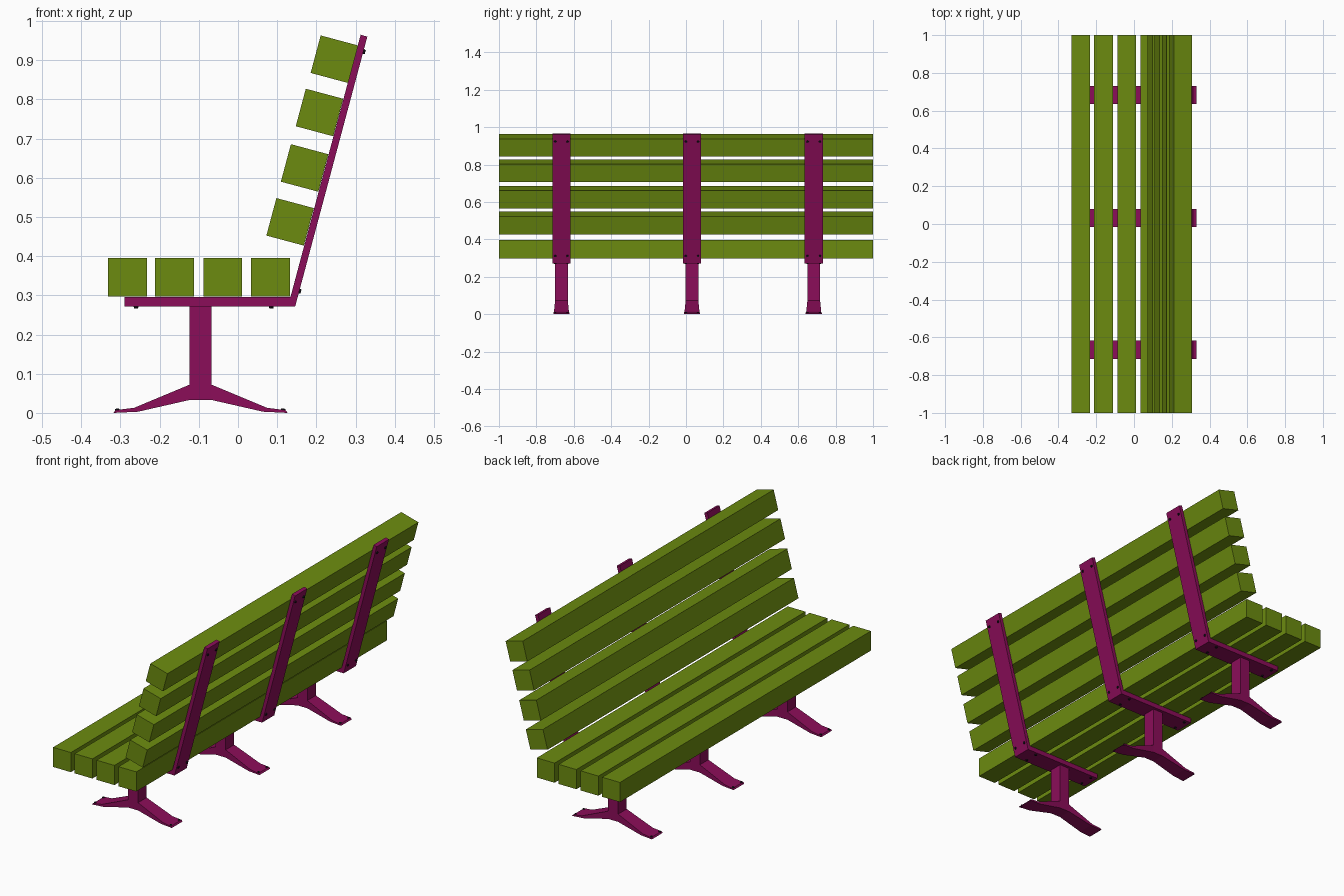
import bpy, bmesh
from math import radians
from mathutils import Matrix, Vector

if "Cube" in bpy.data.objects:
    bpy.data.objects.remove(bpy.data.objects["Cube"])


def material(name, rgb):
    m = bpy.data.materials.new(name)
    m.diffuse_color = (*rgb, 1)
    m.use_nodes = True
    m.node_tree.nodes["Principled BSDF"].inputs["Base Color"].default_value = m.diffuse_color
    return m


GREEN = material("green_wood", (0.15, 0.26, 0.005))
PURPLE = material("purple_metal", (0.26, 0.004, 0.10))
DARK = material("bolt_dark", (0.008, 0.006, 0.01))


def finish(name, bm, mat):
    bmesh.ops.recalc_face_normals(bm, faces=bm.faces)
    me = bpy.data.meshes.new(name)
    bm.to_mesh(me)
    bm.free()
    me.materials.append(mat)
    ob = bpy.data.objects.new(name, me)
    bpy.context.collection.objects.link(ob)
    return ob


def box(name, size, loc, mat, tilt=0):
    bm = bmesh.new()
    m = (Matrix.Translation(loc) @ Matrix.Rotation(radians(tilt), 4, 'Y')
         @ Matrix.Diagonal((*size, 1)))
    bmesh.ops.create_cube(bm, size=1, matrix=m)
    return finish(name, bm, mat)


def strip(name, pairs, y, mat):
    """Bar through (upper point, lower point, half width) stations."""
    bm = bmesh.new()
    rings = []
    for (ux, uz), (lx, lz), w in pairs:
        rings.append([bm.verts.new(p) for p in (
            (ux, y - w, uz), (ux, y + w, uz), (lx, y + w, lz), (lx, y - w, lz))])
    for a, b in zip(rings, rings[1:]):
        for i in range(4):
            j = (i + 1) % 4
            bm.faces.new((a[i], a[j], b[j], b[i]))
    bm.faces.new(rings[0])
    bm.faces.new(rings[-1])
    return finish(name, bm, mat)


# Seat slats
for i, x in enumerate((-0.282, -0.162, -0.039, 0.083)):
    box(f"seat_slat_{i + 1}", (0.099, 2, 0.099), (x, 0, 0.346), GREEN)

# Tilted backrest slats
for i, (x, z) in enumerate(((0.133, 0.4875), (0.170, 0.625),
                            (0.208, 0.7665), (0.246, 0.9025))):
    box(f"back_slat_{i + 1}", (0.099, 2, 0.099), (x, 0, z), GREEN, 15)

# Bolt positions and outward directions in the x-z plane
BOLTS = [((-0.26, 0.272), (0, -1)), ((0.085, 0.272), (0, -1)),
         ((0.156, 0.311), (0.966, -0.259)), ((0.320, 0.922), (0.966, -0.259)),
         ((-0.308, 0.006), (-0.15, 1)), ((0.115, 0.006), (0.15, 1))]

for n, y in enumerate((-0.666, 0.032, 0.683), 1):
    # Bent bar under the seat and behind the backrest
    W = 0.0485
    strip(f"support_bar_{n}", [((-0.29, 0.296), (-0.29, 0.272), W),
                               ((0.134, 0.296), (0.146, 0.272), W),
                               ((0.313, 0.965), (0.330, 0.960), W)], y, PURPLE)
    # Post
    box(f"post_{n}", (0.056, 0.068, 0.224), (-0.0955, y, 0.162), PURPLE)
    # Splayed foot
    strip(f"foot_{n}", [((-0.312, 0.007), (-0.318, 0.0), 0.043),
                        ((-0.265, 0.013), (-0.255, 0.003), 0.040),
                        ((-0.1235, 0.072), (-0.1235, 0.033), 0.034),
                        ((-0.0675, 0.072), (-0.0675, 0.033), 0.034),
                        ((0.074, 0.013), (0.064, 0.003), 0.040),
                        ((0.121, 0.007), (0.127, 0.0), 0.043)], y, PURPLE)
    # Bolt heads
    bm = bmesh.new()
    for (x, z), (dx, dz) in BOLTS:
        rot = Vector((dx, 0, dz)).to_track_quat('Z', 'Y').to_matrix().to_4x4()
        for s in (-0.033, 0.033):
            bmesh.ops.create_cone(bm, cap_ends=True, segments=8, radius1=0.008,
                                  radius2=0.005, depth=0.010,
                                  matrix=Matrix.Translation((x, y + s, z)) @ rot)
    finish(f"bolts_{n}", bm, DARK)
